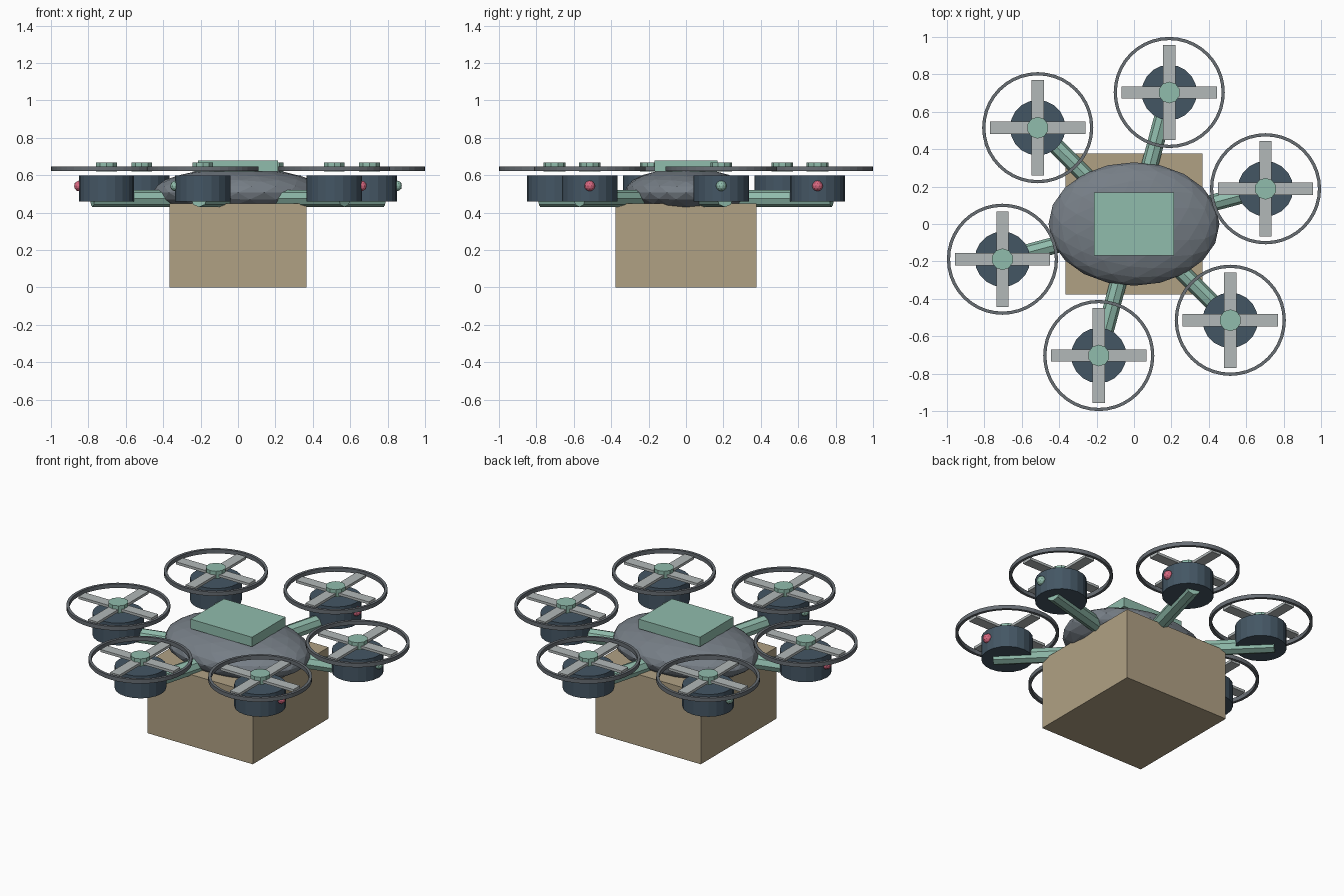
import bpy, bmesh, math
from mathutils import Matrix, Vector

if "Cube" in bpy.data.objects:
    bpy.data.objects.remove(bpy.data.objects["Cube"])


def mat(name, r, g, b):
    lin = [((c / 255 + 0.055) / 1.055) ** 2.4 for c in (r, g, b)]
    m = bpy.data.materials.new(name)
    m.diffuse_color = (*lin, 1)
    m.use_nodes = True
    m.node_tree.nodes["Principled BSDF"].inputs["Base Color"].default_value = m.diffuse_color
    return m


GREY = mat("body grey", 118, 126, 134)
SLATE = mat("motor slate", 68, 86, 100)
MINT = mat("mint", 144, 188, 172)
TAN = mat("cardboard tan", 176, 161, 132)
BLADE = mat("blade light grey", 178, 184, 184)
RING = mat("guard dark grey", 104, 110, 116)
RED = mat("light red", 218, 105, 130)


def finish(bm, name, material):
    bmesh.ops.recalc_face_normals(bm, faces=bm.faces)
    me = bpy.data.meshes.new(name)
    bm.to_mesh(me)
    bm.free()
    me.materials.append(material)
    ob = bpy.data.objects.new(name, me)
    bpy.context.collection.objects.link(ob)
    return ob


def box(bm, center, size):
    bmesh.ops.create_cube(bm, size=1, matrix=Matrix.Translation(center) @ Matrix.Diagonal((*size, 1)))


def ball(name, center, radii, subdiv, material):
    bm = bmesh.new()
    bmesh.ops.create_icosphere(bm, subdivisions=subdiv, radius=1,
                               matrix=Matrix.Translation(center) @ Matrix.Diagonal((*radii, 1)))
    return finish(bm, name, material)


def cylinder(name, a, b, radius, sides, material):
    a, b = Vector(a), Vector(b)
    rot = (b - a).to_track_quat('Z', 'Y').to_matrix().to_4x4()
    bm = bmesh.new()
    bmesh.ops.create_cone(bm, cap_ends=True, segments=sides, radius1=radius, radius2=radius,
                          depth=(b - a).length, matrix=Matrix.Translation((a + b) / 2) @ rot)
    return finish(bm, name, material)


def ring(name, x, y, r_in, r_out, z0, z1, sides, material):
    bm = bmesh.new()
    loops = []
    for i in range(sides):
        t = 2 * math.pi * i / sides
        loops.append([bm.verts.new((x + r * math.cos(t), y + r * math.sin(t), z))
                      for r, z in ((r_in, z0), (r_out, z0), (r_out, z1), (r_in, z1))])
    for i in range(sides):
        p, q = loops[i], loops[(i + 1) % sides]
        for k in range(4):
            bm.faces.new((p[k], p[(k + 1) % 4], q[(k + 1) % 4], q[k]))
    return finish(bm, name, material)


# Parcel hanging under the body
bm = bmesh.new()
box(bm, (0, 0, 0.225), (0.735, 0.755, 0.45))
finish(bm, "parcel", TAN)

# Faceted body and top plate
ball("body", (0, 0, 0.507), (0.457, 0.33, 0.132), 3, GREY)
bm = bmesh.new()
box(bm, (0, 0, 0.65), (0.43, 0.335, 0.06))
finish(bm, "top_plate", MINT)

# Six arms, each with motor, rotor, guard and navigation light
for i in range(6):
    a = math.radians(15 + 60 * i)
    c, s = math.cos(a), math.sin(a)
    x, y = 0.728 * c, 0.728 * s
    n = str(i + 1)
    cylinder("arm_" + n, (0.2 * c, 0.2 * s, 0.475), (0.806 * c, 0.806 * s, 0.475), 0.045, 8, MINT)
    cylinder("motor_" + n, (x, y, 0.46), (x, y, 0.60), 0.148, 20, SLATE)
    bm = bmesh.new()
    box(bm, (x, y, 0.636), (0.51, 0.065, 0.016))
    box(bm, (x, y, 0.636), (0.065, 0.51, 0.0164))
    finish(bm, "rotor_blades_" + n, BLADE)
    cylinder("rotor_hub_" + n, (x, y, 0.62), (x, y, 0.667), 0.058, 10, MINT)
    ring("rotor_guard_" + n, x, y, 0.280, 0.297, 0.623, 0.648, 40, RING)
    side = 1 if x > 0 else -1
    ball("light_" + n, (x + side * 0.145, y, 0.543), (0.029,) * 3, 2, RED if i % 2 else MINT)
